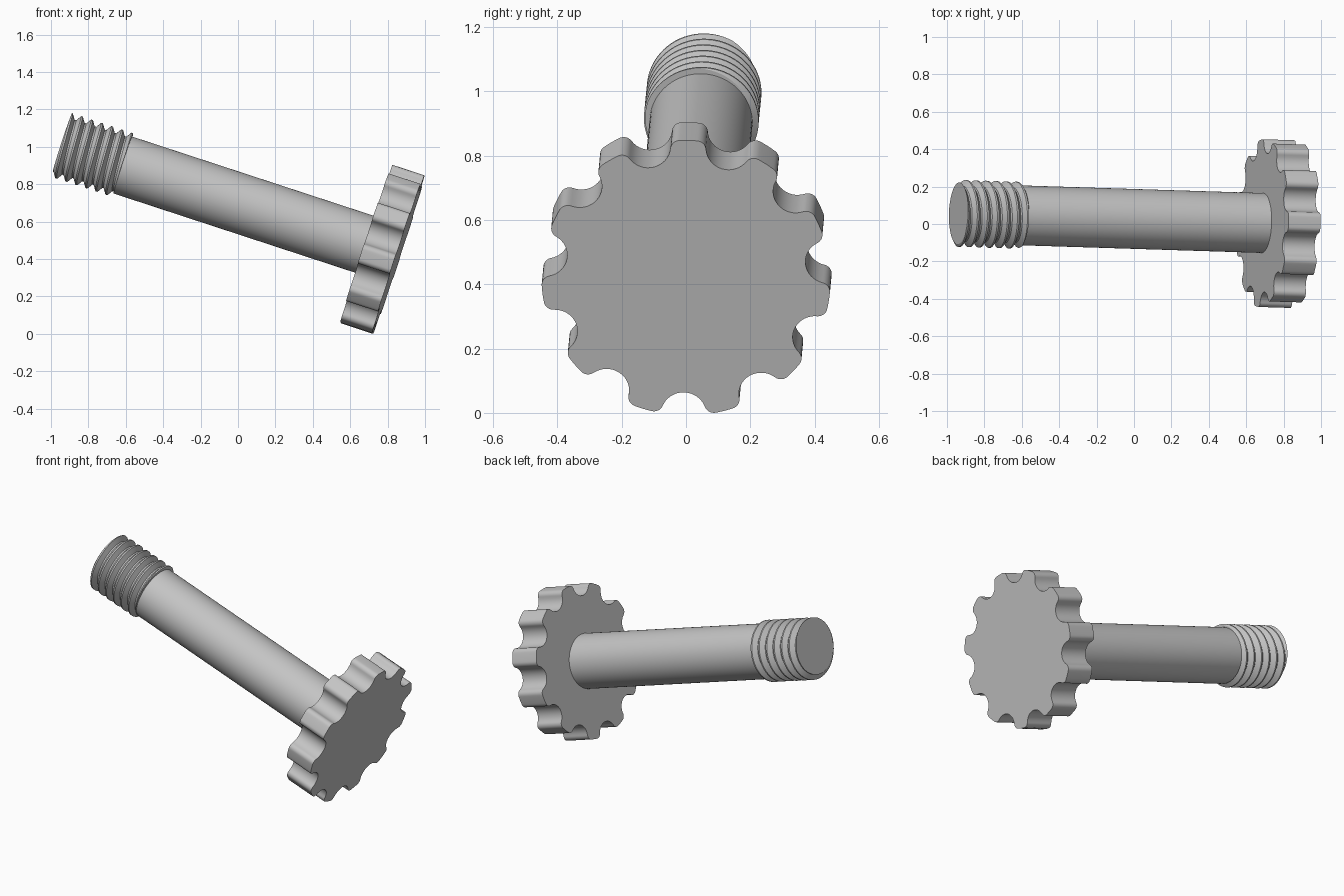
import bpy, bmesh, math
from mathutils import Vector, Matrix

cube = bpy.data.objects.get("Cube")
if cube:
    bpy.data.objects.remove(cube, do_unlink=True)

# Bolt axis: local z runs from the threaded tip to the outer face of the head
tip, head_end = Vector((-0.943, 0.057, 1.01)), Vector((0.857, 0.0, 0.42))
LENGTH = (head_end - tip).length
HEAD_THICK, THREAD_LEN, PITCH = 0.18, 0.345, 0.0565
SHAFT_R = 0.16

axis = (head_end - tip).normalized()
up = (Vector((0, 0, 1)) - axis * axis.z).normalized()
side = axis.cross(up)
frame = Matrix((up, side, axis)).transposed().to_4x4()
frame.translation = tip

steel = bpy.data.materials.new("grey_steel")
steel.use_nodes = True
colour = (0.55, 0.55, 0.55, 1)
steel.diffuse_color = colour
steel.node_tree.nodes["Principled BSDF"].inputs["Base Color"].default_value = colour


def finish(bm, name):
    """Turn a bmesh in bolt space into a placed, shaded object."""
    bmesh.ops.recalc_face_normals(bm, faces=bm.faces[:])
    bm.transform(frame)
    mesh = bpy.data.meshes.new(name)
    bm.to_mesh(mesh)
    bm.free()
    mesh.materials.append(steel)
    obj = bpy.data.objects.new(name, mesh)
    bpy.context.collection.objects.link(obj)
    bpy.ops.object.select_all(action='DESELECT')
    obj.select_set(True)
    bpy.context.view_layer.objects.active = obj
    bpy.ops.object.shade_smooth_by_angle(angle=math.radians(30))


def prism(outline, z0, z1, name):
    """Extrude a closed outline along the bolt axis."""
    bm = bmesh.new()
    face = bm.faces.new([bm.verts.new((x, y, z0)) for x, y in outline])
    new = bmesh.ops.extrude_face_region(bm, geom=[face])["geom"]
    # keep the starting face so that the solid is closed
    if not face.is_valid:
        face = None
    bmesh.ops.translate(bm, vec=(0, 0, z1 - z0),
                        verts=[v for v in new if isinstance(v, bmesh.types.BMVert)])
    edges = [e for e in bm.edges if e.is_boundary]
    if edges:
        bmesh.ops.holes_fill(bm, edges=edges, sides=0)
    finish(bm, name)


def arc(cx, cy, r, a0, a1, n):
    return [(cx + r * math.cos(a0 + (a1 - a0) * i / n),
             cy + r * math.sin(a0 + (a1 - a0) * i / n)) for i in range(n + 1)]


# Plain shaft
prism(arc(0, 0, SHAFT_R, 0, math.tau, 96)[:-1], THREAD_LEN,
      LENGTH - HEAD_THICK + 0.01, "shaft")

# Scalloped head: concave arcs blended by fillets into the outer circle
LOBES, HEAD_R, SCALLOP_X, SCALLOP_R, FILLET = 11, 0.45, 0.445, 0.07, 0.03
reach = HEAD_R - FILLET
fx = (reach**2 - (SCALLOP_R + FILLET)**2 + SCALLOP_X**2) / (2 * SCALLOP_X)
fy = math.sqrt(reach**2 - fx**2)
blend = math.atan2(fy, fx - SCALLOP_X)
lobe_edge = math.atan2(fy, fx)
half = (arc(SCALLOP_X, 0, SCALLOP_R, math.pi, blend, 8)
        + arc(fx, fy, FILLET, blend - math.pi, lobe_edge, 8)[1:]
        + arc(0, 0, HEAD_R, lobe_edge, math.pi / LOBES, 3)[1:])
sector = [(x, -y) for x, y in reversed(half[1:-1])] + half
outline = []
for i in range(LOBES):
    turn = Matrix.Rotation((i + 0.5) * math.tau / LOBES - math.radians(1.5), 2)
    outline += [tuple(turn @ Vector(p)) for p in sector]
prism(outline, LENGTH - HEAD_THICK, LENGTH, "scalloped_head")

# Helical thread: a sheared grid of the tooth profile, trimmed flat at both ends
SEGMENTS, CREST, ROOT = 72, 0.179, 0.15
profile = [(-0.08, CREST), (0.08, CREST), (0.42, ROOT), (0.58, ROOT)]
bm = bmesh.new()
columns = []
for k in range(SEGMENTS + 1):
    a = math.tau * k / SEGMENTS
    columns.append([bm.verts.new((r * math.cos(a), r * math.sin(a),
                                  (turn + p + k / SEGMENTS) * PITCH))
                    for turn in range(-3, 9) for p, r in profile])
for c0, c1 in zip(columns, columns[1:]):
    for j in range(len(c0) - 1):
        bm.faces.new((c0[j], c1[j], c1[j + 1], c0[j + 1]))
bmesh.ops.remove_doubles(bm, verts=bm.verts[:], dist=1e-5)
for z, direction in ((0, -1), (THREAD_LEN, 1)):
    bmesh.ops.bisect_plane(bm, geom=bm.verts[:] + bm.edges[:] + bm.faces[:], dist=1e-6,
                           plane_co=(0, 0, z), plane_no=(0, 0, direction),
                           clear_outer=True)
bmesh.ops.holes_fill(bm, edges=[e for e in bm.edges if e.is_boundary], sides=0)
finish(bm, "screw_thread")
